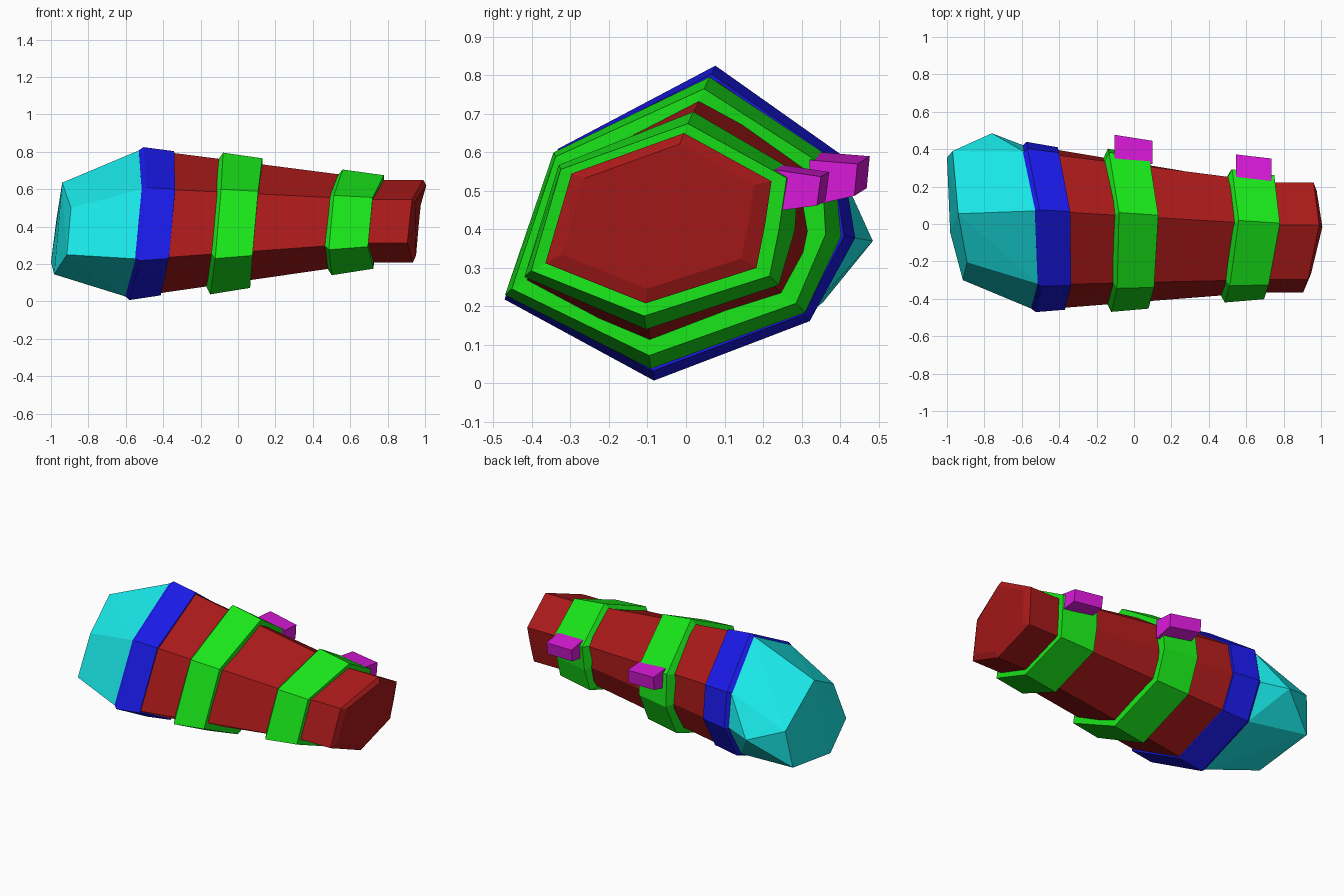
import bpy, bmesh

if "Cube" in bpy.data.objects:
    bpy.data.objects.remove(bpy.data.objects["Cube"])

# seven-sided cross-sections (x offset, y, z) at the wide and the narrow end
WIDE = [(.02, .072, .815), (-.045, .39, .59), (-.05, .425, .38), (-.06, .31, .17),
        (-.055, -.083, .02), (0, -.46, .225), (.035, -.325, .605)]
NARROW = [(.05, -.005, .65), (.02, .222, .525), (.01, .205, .41), (0, .183, .30),
          (-.005, -.105, .208), (-.035, -.365, .312), (-.01, -.297, .545)]
CY, CZ = -.08, .46


def ring(x, s=1.0):
    """Cross-section of the tapered body at station x, scaled by s."""
    f = min(max((x + .53) / 1.25, 0), 1)
    pts = []
    for a, b in zip(WIDE, NARROW):
        o, y, z = [p + (q - p) * f for p, q in zip(a, b)]
        pts.append((x + o, CY + (y - CY) * s, CZ + (z - CZ) * s))
    return pts


def material(name, color):
    m = bpy.data.materials.new(name)
    m.diffuse_color = (*color, 1)
    m.use_nodes = True
    m.node_tree.nodes["Principled BSDF"].inputs["Base Color"].default_value = m.diffuse_color
    return m


def finish(name, bm, mat):
    bmesh.ops.recalc_face_normals(bm, faces=bm.faces)
    me = bpy.data.meshes.new(name)
    bm.to_mesh(me)
    bm.free()
    me.materials.append(mat)
    ob = bpy.data.objects.new(name, me)
    bpy.context.collection.objects.link(ob)
    return ob


def loft(name, rings, mat):
    """Skin closed loops one after another and cap both ends."""
    bm = bmesh.new()
    loops = [[bm.verts.new(p) for p in r] for r in rings]
    for a, b in zip(loops, loops[1:]):
        for i in range(len(a)):
            j = (i + 1) % len(a)
            bm.faces.new((a[i], a[j], b[j], b[i]))
    bm.faces.new(loops[0])
    bm.faces.new(loops[-1])
    return finish(name, bm, mat)


red = material("red", (.4, .01, .01))
green = material("green", (.01, .8, .01))
blue = material("blue", (.01, .01, .8))
cyan = material("cyan", (.01, .8, .8))
magenta = material("magenta", (.7, .01, .7))

# tapered body with a slightly domed narrow end
loft("body", [ring(-.52), ring(.72), ring(.94), ring(.957, .85)], red)

# raised bands: chamfered rear edge, straight front edge
for name, x0, x1, chamfer, s, mat in [("base_band", -.55, -.365, .025, 1.03, blue),
                                      ("large_band", -.135, .095, .025, 1.12, green),
                                      ("small_band", .49, .73, .025, 1.13, green)]:
    loft(name, [ring(x0, .98), ring(x0 + chamfer, s), ring(x1, s), ring(x1, .98)], mat)

# faceted cap on the wide end
bm = bmesh.new()
tip = [(-.94, .055, .635), (-.97, .39, .445), (-1, .355, .21), (-.983, -.045, .145),
       (-.915, -.30, .25), (-.893, -.205, .50), (-.76, .485, .37)]
for p in ring(-.54, .99) + tip:
    bm.verts.new(p)
bmesh.ops.convex_hull(bm, input=bm.verts)
finish("faceted_cap", bm, cyan)

# side lugs on the back of the two green bands
for name, x0, x1, quad, dy, dz in [
        ("large_lug", -.105, .098, [(.32, .58), (.445, .57), (.437, .487), (.32, .46)], .032, .02),
        ("small_lug", .545, .735, [(.23, .555), (.35, .537), (.34, .462), (.23, .447)], .022, .012)]:
    loft(name, [[(x0, y + dy, z + dz) for y, z in quad],
                [(x1, y, z) for y, z in quad]], magenta)
